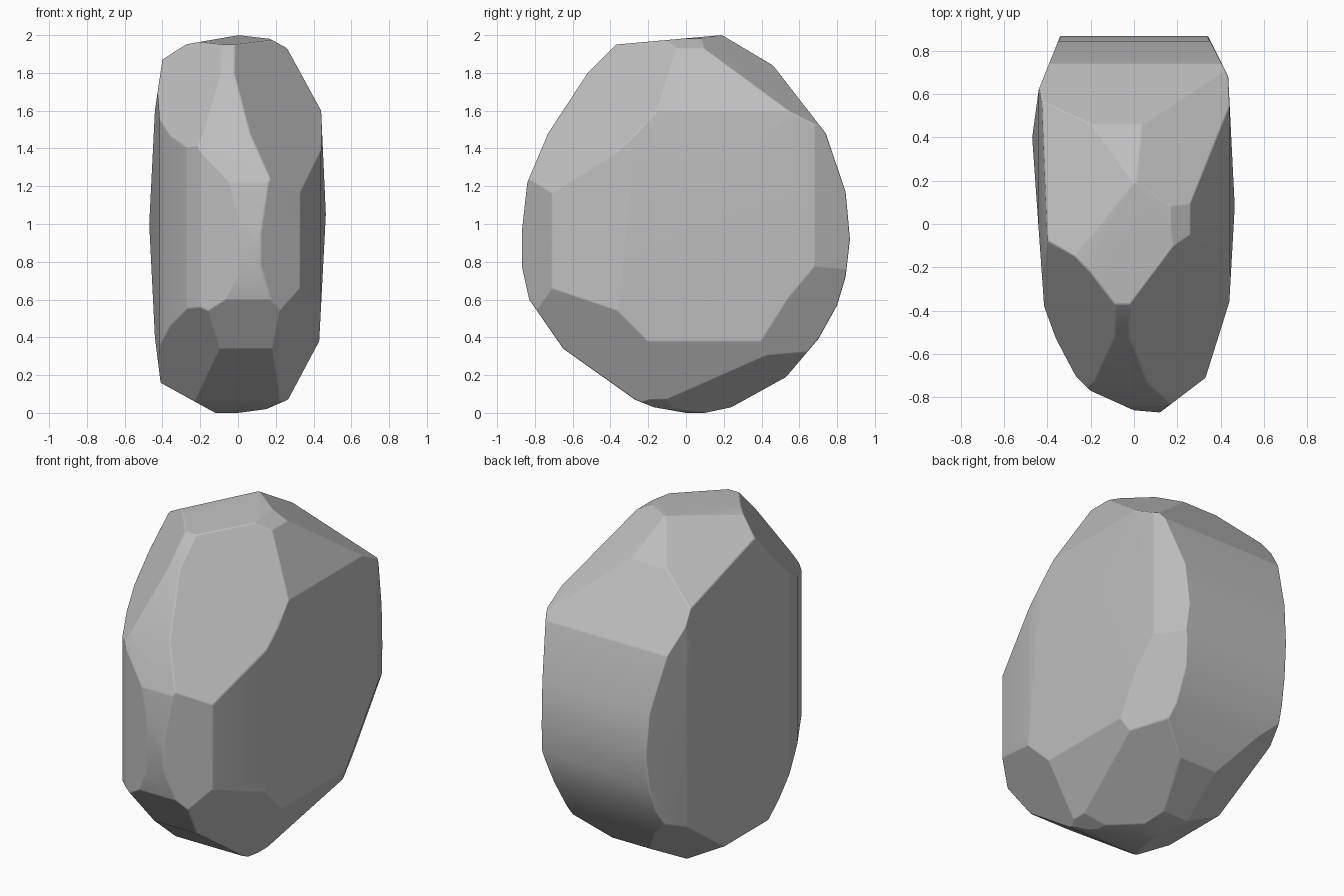
import bpy, bmesh, math
from mathutils import Vector

cube = bpy.data.objects.get("Cube")
if cube:
    bpy.data.objects.remove(cube, do_unlink=True)

CENTER = Vector((0, 0, 1))

# Outlines of the boulder along each axis, going round in order
SIDE_YZ = [(-0.37, 1.95), (0.19, 2.0), (0.46, 1.84), (0.74, 1.48), (0.845, 1.17),
           (0.868, 0.92), (0.845, 0.72), (0.8, 0.57), (0.7, 0.39), (0.53, 0.19),
           (0.24, 0.03), (0.1, 0), (0, 0), (-0.17, 0.03), (-0.27, 0.07), (-0.65, 0.34),
           (-0.83, 0.6), (-0.87, 0.78), (-0.87, 0.95), (-0.84, 1.22), (-0.73, 1.48),
           (-0.52, 1.8)]
FRONT_XZ = [(-0.28, 1.95), (0, 2.0), (0.17, 1.98), (0.26, 1.93), (0.44, 1.6),
            (0.465, 1.05), (0.43, 0.38), (0.265, 0.07), (0.15, 0.02), (0, 0),
            (-0.12, 0), (-0.41, 0.16), (-0.44, 0.4), (-0.47, 1.0), (-0.44, 1.6),
            (-0.4, 1.87)]
TOP_XY = [(-0.34, 0.87), (0.34, 0.87), (0.435, 0.68), (0.465, 0.08), (0.44, -0.36),
          (0.33, -0.71), (0.12, -0.87), (0, -0.86), (-0.2, -0.77), (-0.27, -0.7),
          (-0.36, -0.53), (-0.415, -0.38), (-0.47, 0.4), (-0.44, 0.62)]

# Chipped corner facets, each given by three points on its plane
CHIPS = [
    ((0.26, -0.05, 1.93), (0.44, -0.2, 1.55), (0.31, -0.7, 1.2)),      # upper front, +x
    ((-0.4, -0.08, 1.87), (-0.08, -0.38, 1.95), (-0.3, -0.62, 1.45)),  # upper front, -x
    ((0.03, 0.19, 1.99), (0.385, 0.37, 1.72), (0.43, 0.68, 1.53)),     # upper back, +x
    ((0, 0.19, 2.0), (-0.41, -0.08, 1.87), (-0.43, 0.45, 1.73)),       # upper back, -x
    ((0.32, -0.72, 0.65), (0.435, -0.38, 0.55), (0.26, -0.2, 0.07)),   # lower front, +x
    ((-0.41, -0.2, 0.17), (-0.38, -0.5, 0.45), (-0.15, -0.62, 0.36)),  # lower front, -x
    ((0.435, 0.37, 0.36), (0.44, 0.65, 0.75), (0.3, 0.6, 0.28)),       # lower back rim, +x
    ((0.265, -0.1, 0.07), (0.36, 0.37, 0.27), (0, 0.53, 0.126)),       # underside back, +x
    ((-0.41, 0.35, 0.24), (-0.2, 0.7, 0.34), (0, 0.24, -0.077)),       # underside back, -x
]


def chip(bm, a, b, c):
    """Slice off everything beyond the plane through a, b, c and close the cut."""
    a, b, c = Vector(a), Vector(b), Vector(c)
    normal = (b - a).cross(c - a).normalized()
    if normal.dot(CENTER - a) > 0:
        normal.negate()
    bmesh.ops.bisect_plane(bm, geom=bm.verts[:] + bm.edges[:] + bm.faces[:], dist=1e-5,
                           plane_co=a, plane_no=normal, clear_outer=True)
    rim = [e for e in bm.edges if e.is_boundary]
    if rim:
        bmesh.ops.holes_fill(bm, edges=rim, sides=0)


def trim(bm, outline, place, axis):
    """Trim the block to an outline extended along one axis."""
    for p, q in zip(outline, outline[1:] + outline[:1]):
        start = place(*p)
        chip(bm, start, place(*q), start + axis)


# Carve the boulder from a block
bm = bmesh.new()
bmesh.ops.create_cube(bm, size=4)
bmesh.ops.translate(bm, verts=bm.verts, vec=CENTER)
trim(bm, SIDE_YZ, lambda y, z: Vector((0, y, z)), Vector((1, 0, 0)))
trim(bm, FRONT_XZ, lambda x, z: Vector((x, 0, z)), Vector((0, 1, 0)))
trim(bm, TOP_XY, lambda x, y: Vector((x, y, 0)), Vector((0, 0, 1)))
for points in CHIPS:
    chip(bm, *points)
bmesh.ops.remove_doubles(bm, verts=bm.verts, dist=0.004)
bmesh.ops.recalc_face_normals(bm, faces=bm.faces)

mesh = bpy.data.meshes.new("boulder")
bm.to_mesh(mesh)
bm.free()
boulder = bpy.data.objects.new("boulder", mesh)
bpy.context.collection.objects.link(boulder)

# Plain grey stone
stone = bpy.data.materials.new("grey_stone")
stone.use_nodes = True
grey = (0.52, 0.52, 0.52, 1)
stone.diffuse_color = grey
stone.node_tree.nodes["Principled BSDF"].inputs["Base Color"].default_value = grey
mesh.materials.append(stone)

# Worn edges: smooth across shallow angles, flat on the broad facets
bpy.ops.object.select_all(action="DESELECT")
boulder.select_set(True)
bpy.context.view_layer.objects.active = boulder
bpy.ops.object.shade_smooth_by_angle(angle=math.radians(35))
worn = boulder.modifiers.new("worn_edges", "BEVEL")
worn.width = 0.012
worn.segments = 2
worn.limit_method = "ANGLE"
worn.angle_limit = math.radians(15)
normals = boulder.modifiers.new("facet_normals", "WEIGHTED_NORMAL")
normals.keep_sharp = True
